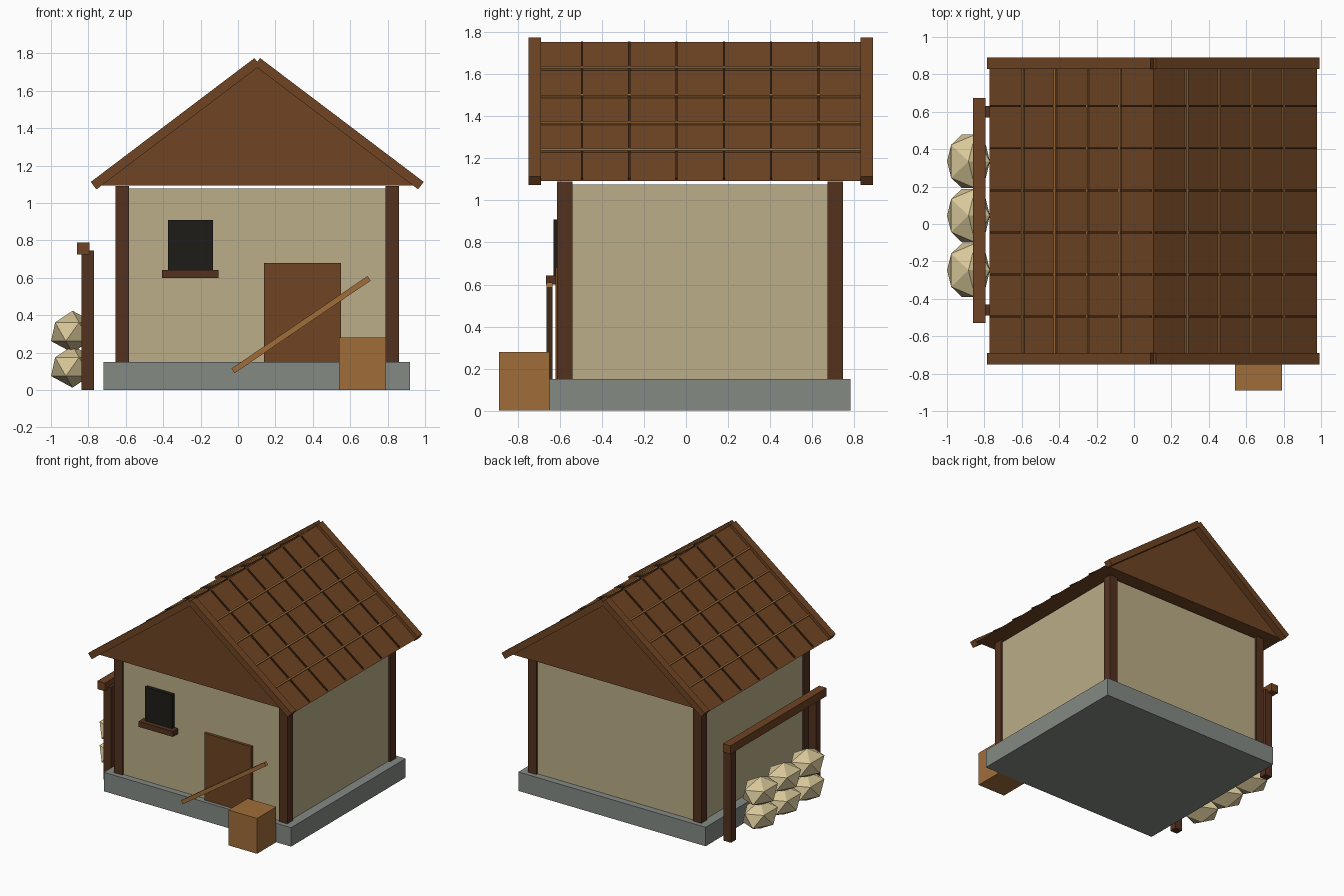
import bpy, bmesh, math
from mathutils import Matrix, Vector

if "Cube" in bpy.data.objects:
    bpy.data.objects.remove(bpy.data.objects["Cube"])

def material(name, hexa):
    m = bpy.data.materials.new(name)
    rgb = [int(hexa[i:i + 2], 16) / 255 for i in (0, 2, 4)]
    m.diffuse_color = [((c + 0.055) / 1.055) ** 2.4 for c in rgb] + [1]
    m.use_nodes = True
    m.node_tree.nodes["Principled BSDF"].inputs["Base Color"].default_value = m.diffuse_color
    return m

PLASTER = material("plaster", "BBAD88")
STONE = material("stone", "858A84")
BROWN = material("brown_wood", "6E4423")
DARK = material("dark_wood", "54321F")
LINE = material("seam_wood", "3F2815")
LIGHT = material("light_wood", "A06D3A")
BLACK = material("window_dark", "1E1C18")
SACK = material("sack", "D8C799")

def finish(name, bm, mat):
    me = bpy.data.meshes.new(name)
    bmesh.ops.recalc_face_normals(bm, faces=bm.faces)
    bm.to_mesh(me)
    bm.free()
    me.materials.append(mat)
    ob = bpy.data.objects.new(name, me)
    bpy.context.collection.objects.link(ob)
    return ob

def box(name, x, y, z, mat, angle=0):
    """Box from ranges, optionally turned about y around its centre."""
    bm = bmesh.new()
    size = [b - a for a, b in (x, y, z)]
    mid = [(a + b) / 2 for a, b in (x, y, z)]
    bmesh.ops.create_cube(bm, size=1, matrix=Matrix.Translation(mid)
                          @ Matrix.Rotation(angle, 4, 'Y') @ Matrix.Diagonal((*size, 1)))
    return finish(name, bm, mat)

def centred(name, c, size, mat, angle=0):
    return box(name, *[(c[i] - size[i] / 2, c[i] + size[i] / 2) for i in range(3)], mat, angle)

# Plinth, walls, corner posts
box("plinth", (-0.72, 0.92), (-0.65, 0.783), (0, 0.15), STONE)
box("walls", (-0.64, 0.845), (-0.60, 0.73), (0.15, 1.077), PLASTER)
for x in (-0.62, 0.825):
    for y in (-0.577, 0.71):
        centred("corner_post", (x, y, 0.62), (0.072, 0.072, 0.94), DARK)

# Door, window, sill, crate, leaning plank
box("door", (0.14, 0.55), (-0.622, -0.59), (0.15, 0.68), BROWN)
box("window", (-0.375, -0.135), (-0.63, -0.59), (0.64, 0.91), BLACK)
box("window_sill", (-0.405, -0.105), (-0.665, -0.59), (0.60, 0.643), DARK)
box("crate", (0.54, 0.79), (-0.89, -0.65), (0, 0.28), LIGHT)
centred("leaning_plank", (0.337, -0.65, 0.35), (0.88, 0.028, 0.03), LIGHT, -math.atan2(0.49, 0.72))

# Solid gable roof
CX, EAVE, RIDGE, HALF = 0.103, 1.093, 1.755, 0.875
Y0, Y1 = -0.69, 0.83
bm = bmesh.new()
tri = [bm.verts.new(p) for p in ((CX - HALF, Y0, EAVE), (CX + HALF, Y0, EAVE), (CX, Y0, RIDGE))]
face = bm.faces.new(tri)
ext = bmesh.ops.extrude_face_region(bm, geom=[face], use_keep_orig=True)
bmesh.ops.translate(bm, vec=(0, Y1 - Y0, 0),
                    verts=[v for v in ext["geom"] if isinstance(v, bmesh.types.BMVert)])
finish("roof", bm, BROWN)

# Roof trim, repeated on both slopes
slope = math.atan2(RIDGE - EAVE, HALF)
length = math.hypot(RIDGE - EAVE, HALF)
for s in (-1, 1):
    def on_slope(t, lift, y):
        return (CX + s * (HALF * t + lift * math.sin(slope)), y,
                RIDGE - (RIDGE - EAVE) * t + lift * math.cos(slope))
    for y in (Y0 - 0.03, Y1 + 0.03):
        centred("verge_board", on_slope(0.5, 0, y), (length, 0.06, 0.05), BROWN, s * slope)
    for i in range(4):
        centred("roof_batten", on_slope(0.2 + 0.197 * i, 0.006, (Y0 + Y1) / 2),
                (0.012, Y1 - Y0, 0.016), LIGHT, s * slope)
    for i in range(6):
        centred("roof_seam", on_slope(0.5, 0.003, -0.495 + 0.225 * i),
                (length * 0.98, 0.01, 0.014), LINE, s * slope)

# Side rack
for y in (-0.46, 0.60):
    centred("rack_post", (-0.803, y, 0.373), (0.065, 0.06, 0.746), DARK)
box("rack_beam", (-0.86, -0.795), (-0.53, 0.673), (0.725, 0.79), BROWN)

# Stacked sacks
for z in (0.125, 0.312):
    for y in (-0.247, 0.045, 0.335):
        bm = bmesh.new()
        bmesh.ops.create_icosphere(bm, subdivisions=1, radius=1, matrix=Matrix.Translation((-0.885, y, z))
                                   @ Matrix.Diagonal((0.128, 0.168, 0.112, 1)))
        finish("sack", bm, SACK)
